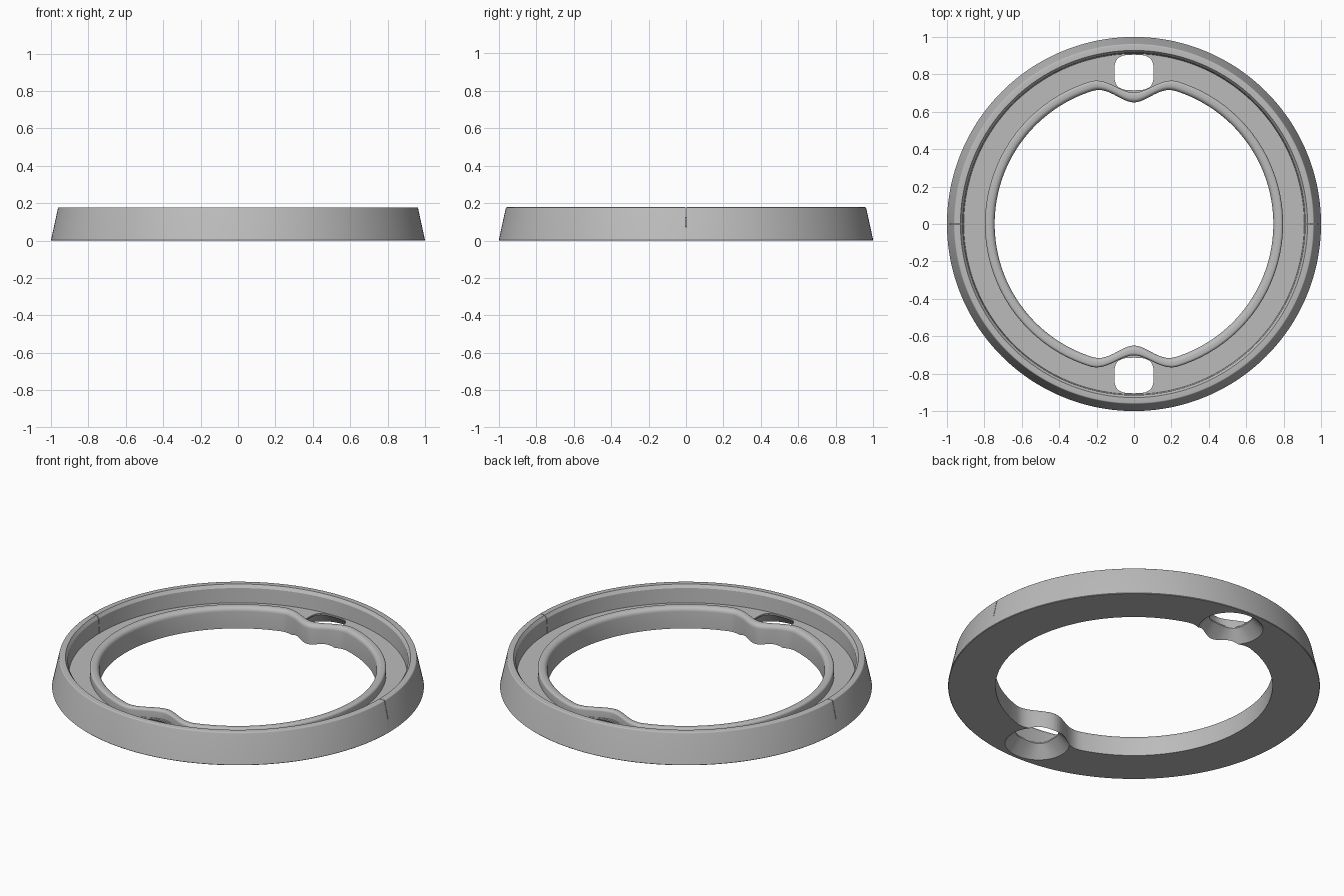
import bpy, bmesh, math

cube = bpy.data.objects.get("Cube")
if cube:
    bpy.data.objects.remove(cube)

TAU = math.tau
SEGMENTS = 240
FLOOR = 0.075
LIP_TOP = 0.125
RIM_TOP = 0.178
HOLE_Y = 0.81

grey = bpy.data.materials.new("plain_grey")
grey.use_nodes = True
grey.diffuse_color = (0.5, 0.5, 0.5, 1)
grey.node_tree.nodes["Principled BSDF"].inputs["Base Color"].default_value = (0.5, 0.5, 0.5, 1)


def mesh_object(name, loops, closed_profile):
    """Skin a stack of equal loops; close it into a tube ring or cap its ends."""
    bm = bmesh.new()
    rows = [[bm.verts.new(p) for p in loop] for loop in loops]
    pairs = list(zip(rows, rows[1:]))
    if closed_profile:
        pairs.append((rows[-1], rows[0]))
    else:
        bm.faces.new(rows[0])
        bm.faces.new(rows[-1])
    for a, b in pairs:
        for i in range(len(a)):
            j = (i + 1) % len(a)
            bm.faces.new((a[i], a[j], b[j], b[i]))
    bmesh.ops.recalc_face_normals(bm, faces=bm.faces)
    mesh = bpy.data.meshes.new(name)
    bm.to_mesh(mesh)
    bm.free()
    mesh.materials.append(grey)
    obj = bpy.data.objects.new(name, mesh)
    bpy.context.collection.objects.link(obj)
    return obj


def inner_radius(angle):
    """Near-circular opening with an inward bulge at the front and back."""
    away = abs(math.degrees(math.asin(abs(math.sin(angle)))) - 90)
    bulge = 0.5 * (1 + math.cos(math.pi * min(away / 17, 1)))
    return 0.745 - 0.095 * bulge


def fillet(cx, cz, radius, start, end, steps=5):
    """Rounded corner points along a quarter arc."""
    for k in range(steps + 1):
        a = math.radians(start + (end - start) * k / steps)
        yield cx + radius * math.cos(a), cz + radius * math.sin(a)


# Section: the lip is offset from the wavy opening, the rim has fixed radii
lip = [(0, 0)]
lip += fillet(0.025, LIP_TOP - 0.025, 0.025, 180, 90)
lip += fillet(0.038, LIP_TOP - 0.014, 0.014, 90, 0)
lip += [(0.052, FLOOR)]
rim = [(0.91, FLOOR), (0.915, RIM_TOP - 0.018), (0.928, RIM_TOP)]
rim += fillet(0.956, RIM_TOP - 0.007, 0.007, 90, 10, 3)
rim += [(0.999, 0.006), (1.0, 0.003), (0.997, 0)]

angles = [TAU * i / SEGMENTS for i in range(SEGMENTS)]


def wavy_loop(offset, z):
    return [((inner_radius(a) + offset) * math.cos(a),
             (inner_radius(a) + offset) * math.sin(a), z) for a in angles]


def round_loop(radius, z):
    return [(radius * math.cos(a), radius * math.sin(a), z) for a in angles]


loops = [wavy_loop(*p) for p in lip] + [round_loop(*p) for p in rim]
ring = mesh_object("base_ring", loops, True)


def squircle(cy, rx, ry, z, power):
    """Loop that runs from a circle (power 2) to a rounded square."""
    def shape(v):
        return math.copysign(abs(v) ** (2 / power), v)
    count = 64
    return [(rx * shape(math.cos(TAU * i / count)),
             cy + ry * shape(math.sin(TAU * i / count)), z) for i in range(count)]


cutters = []
for side, name in ((-1, "front_hole_cutter"), (1, "back_hole_cutter")):
    # Countersunk hole, wide and round below, square-shouldered above
    cy = side * HOLE_Y
    cutters.append(mesh_object(name, [
        squircle(cy, 0.185, 0.178, -0.01, 2),
        squircle(cy, 0.105, 0.095, FLOOR - 0.008, 3.2),
        squircle(cy, 0.105, 0.095, 0.3, 3.2)], False))

for side, name in ((-1, "right_seam_cutter"), (1, "left_seam_cutter")):
    # Hairline seam across the rim wall
    x0, x1, w = side * 0.908, side * 1.05, 0.0015
    corners = [(x0, -w), (x1, -w), (x1, w), (x0, w)]
    cutters.append(mesh_object(
        name, [[(x, y, z) for x, y in corners] for z in (FLOOR - 0.003, 0.3)], False))

for cutter in cutters:
    cutter.hide_render = True
    mod = ring.modifiers.new(cutter.name, "BOOLEAN")
    mod.operation = "DIFFERENCE"
    mod.solver = "EXACT"
    mod.object = cutter

# Apply the cuts, then remove the helpers
bpy.ops.object.select_all(action="DESELECT")
ring.select_set(True)
bpy.context.view_layer.objects.active = ring
for mod in list(ring.modifiers):
    bpy.ops.object.modifier_apply(modifier=mod.name)
for cutter in cutters:
    bpy.data.objects.remove(cutter)
bpy.ops.object.shade_smooth_by_angle(angle=math.radians(30))
